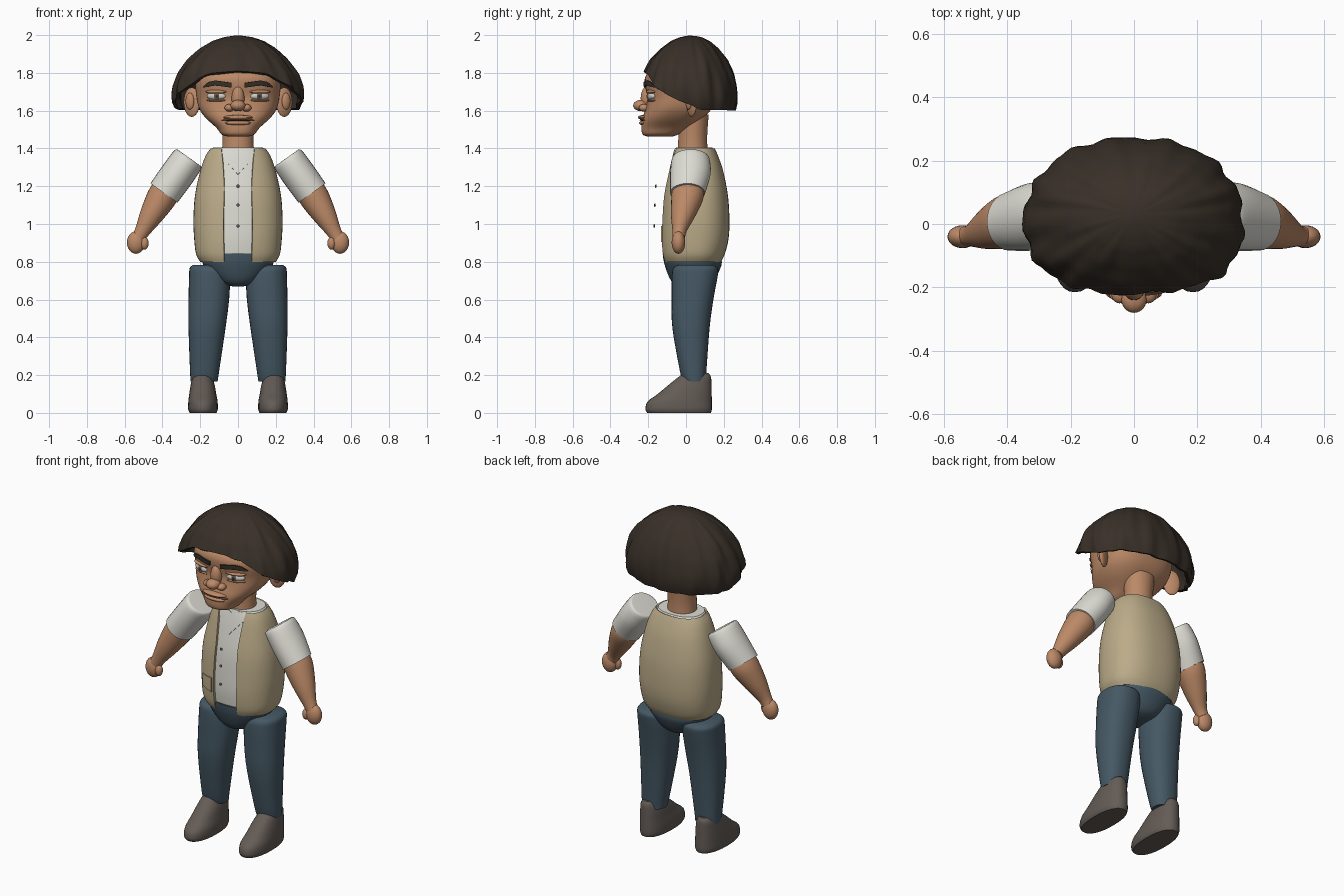
import bpy, bmesh, math
from mathutils import Vector, Matrix

if "Cube" in bpy.data.objects:
    bpy.data.objects.remove(bpy.data.objects["Cube"])


def material(name, rgb):
    m = bpy.data.materials.new(name)
    m.diffuse_color = (*rgb, 1)
    m.use_nodes = True
    m.node_tree.nodes["Principled BSDF"].inputs["Base Color"].default_value = m.diffuse_color
    return m


SKIN = material("skin", (0.50, 0.25, 0.135))
HAIR = material("dark hair", (0.040, 0.029, 0.021))
VEST = material("tan cloth", (0.50, 0.41, 0.25))
SHIRT = material("off white cloth", (0.72, 0.71, 0.65))
JEANS = material("blue denim", (0.060, 0.098, 0.128))
SHOE = material("grey brown leather", (0.125, 0.105, 0.092))
EYE = material("eye white", (0.62, 0.60, 0.56))
IRIS = material("grey brown iris", (0.16, 0.12, 0.09))
LINE = material("dark lip line", (0.16, 0.065, 0.035))


def finish(name, bm, mat, mirror=False, thick=0, closed=True):
    if closed:
        bmesh.ops.recalc_face_normals(bm, faces=bm.faces)
    me = bpy.data.meshes.new(name)
    bm.to_mesh(me)
    bm.free()
    me.materials.append(mat)
    ob = bpy.data.objects.new(name, me)
    bpy.context.collection.objects.link(ob)
    if thick:
        mod = ob.modifiers.new("thickness", 'SOLIDIFY')
        mod.thickness, mod.offset = thick, -1
    if mirror:
        ob.modifiers.new("mirror", 'MIRROR')
    return ob


def resample(rows, k=4):
    """Smooth curve through rows of numbers."""
    out = []
    for i in range(len(rows) - 1):
        p = [rows[max(0, min(len(rows) - 1, i + d))] for d in (-1, 0, 1, 2)]
        for s in range(k):
            t = s / k
            out.append([0.5 * (2 * b + (c - a) * t + (2 * a - 5 * b + 4 * c - d) * t * t
                               + (3 * b - a - 3 * c + d) * t ** 3) for a, b, c, d in zip(*p)])
    return out + [list(rows[-1])]


def table(pts, x):
    for (a, b), (c, d) in zip(pts, pts[1:]):
        if x <= c:
            return b + (d - b) * max(0, (x - a) / (c - a))
    return pts[-1][1]


def skin_rings(bm, rings, loop=True):
    vs = [[bm.verts.new(p) for p in r] for r in rings]
    n = len(vs[0])
    for a, b in zip(vs, vs[1:]):
        for j in range(n if loop else n - 1):
            k = (j + 1) % n
            bm.faces.new((a[j], a[k], b[k], b[j]))
    if loop:
        bm.faces.new(vs[0][::-1])
        bm.faces.new(vs[-1])


def oval(a, n):
    s, c = math.sin(a), -math.cos(a)
    return [math.copysign(abs(v) ** (2 / n), v) for v in (s, c)]


def loft(name, rows, mat, n=2.2, seg=40, mirror=False, gap=None, thick=0):
    """Rows are z, left x, right x, front y, back y; gap(z) opens the front."""
    bm, rings = bmesh.new(), []
    for z, x0, x1, y0, y1 in rows:
        hw, d = (x1 - x0) / 2, (y1 - y0) / 2
        a0 = math.asin((gap(z) / hw) ** (n / 2)) if gap else 0
        ring = []
        for j in range(seg + (1 if gap else 0)):
            u, v = oval(a0 + (2 * math.pi - 2 * a0) * j / seg, n)
            ring.append(((x0 + x1) / 2 + hw * u, (y0 + y1) / 2 + d * v, z))
        rings.append(ring)
    skin_rings(bm, rings, not gap)
    return finish(name, bm, mat, mirror, thick, closed=not gap)


def sym(rows, grow=0):
    return resample([(z, -w - grow, w + grow, f - grow, b + grow) for z, w, f, b in rows])


def tube(name, pts, mat, seg=28):
    """Limb from points x, y, z, radius across, radius in depth."""
    pts = resample(pts)
    ax = (Vector(pts[-1][:3]) - Vector(pts[0][:3]))
    u = Vector((-ax.z, 0, ax.x)).normalized()
    bm = bmesh.new()
    skin_rings(bm, [[Vector((x, y, z)) + u * r * math.sin(a) + Vector((0, -ry * math.cos(a), 0))
                     for a in (2 * math.pi * j / seg for j in range(seg))]
                    for x, y, z, r, ry in pts])
    return finish(name, bm, mat, True)


def ball(name, loc, rad, mat, mirror=False, rot=0, seg=24):
    bm = bmesh.new()
    bmesh.ops.create_uvsphere(bm, u_segments=seg, v_segments=seg // 2, radius=1,
                              matrix=Matrix.Translation(loc) @ Matrix.Rotation(rot, 4, 'Z')
                              @ Matrix.Diagonal((*rad, 1)))
    return finish(name, bm, mat, mirror)


def front_y(rows, x, z, n):
    r = [table([(q[0], q[k]) for q in rows], z) for k in range(1, 5)]
    t = min(0.999, abs(x - (r[0] + r[1]) / 2) / ((r[1] - r[0]) / 2))
    return (r[2] + r[3]) / 2 - (r[3] - r[2]) / 2 * (1 - t ** n) ** (1 / n)


def patch(name, rows, n, low, high, mat, off, mirror=False, steps=10):
    """Thin plate hugging a loft's front between two x-z lines."""
    bm, cols = bmesh.new(), []
    x0, x1 = low[0][0], low[-1][0]
    for i in range(steps + 1):
        x = x0 + (x1 - x0) * i / steps
        lo, hi = table(low, x), table(high, x)
        cols.append([bm.verts.new((x, front_y(rows, x, z, n) - off, z))
                     for z in (lo + (hi - lo) * k / 4 for k in range(5))])
    for a, b in zip(cols, cols[1:]):
        for k in range(4):
            bm.faces.new((a[k], b[k], b[k + 1], a[k + 1]))
    return finish(name, bm, mat, mirror, 0.009, closed=False)


# Torso: vest shell over a shirt, with pelvis below
torso = [(0.80, 0.20, -0.115, 0.185), (0.84, 0.222, -0.127, 0.205), (0.92, 0.232, -0.133, 0.225),
         (1.02, 0.236, -0.13, 0.23), (1.15, 0.228, -0.12, 0.222), (1.28, 0.20, -0.095, 0.197),
         (1.36, 0.172, -0.077, 0.17), (1.40, 0.145, -0.066, 0.152)]
vest_rows, shirt_rows = sym(torso), sym(torso[1:], -0.012)
opening = [(0.80, 0.073), (1.0, 0.078), (1.2, 0.072), (1.32, 0.08), (1.40, 0.088)]
loft("vest", vest_rows, VEST, 2.4, 56, gap=lambda z: table(opening, z), thick=0.015)
loft("shirt", [(z + 0.004, *r) for z, *r in shirt_rows], SHIRT, 2.4)
patch("collar", shirt_rows, 2.4, [(0.0, 1.262), (0.088, 1.36)], [(0.0, 1.385), (0.03, 1.40), (0.088, 1.40)],
      SHIRT, 0.006, True)
patch("pocket", vest_rows, 2.4, [(-0.172, 0.915), (-0.088, 0.905)], [(-0.172, 0.985), (-0.088, 0.99)],
      VEST, 0.007)
for y, z in ((-0.16, 1.20), (-0.165, 1.10), (-0.168, 0.99)):
    ball("shirt_button", (0, y, z), (0.009, 0.005, 0.009), SHOE, seg=12)
loft("pelvis", sym([(0.67, 0.03, -0.03, 0.09), (0.685, 0.085, -0.065, 0.13), (0.72, 0.135, -0.09, 0.16),
                    (0.78, 0.182, -0.112, 0.187), (0.815, 0.19, -0.12, 0.188), (0.845, 0.185, -0.124, 0.185)]),
     JEANS, 2.2)

# Legs and shoes
loft("trouser_leg", resample([(0.165, 0.108, 0.25, -0.015, 0.105), (0.22, 0.10, 0.254, -0.032, 0.108),
     (0.45, 0.066, 0.262, -0.072, 0.125), (0.60, 0.047, 0.262, -0.076, 0.145),
     (0.72, 0.042, 0.259, -0.075, 0.167), (0.765, 0.05, 0.256, -0.068, 0.17),
     (0.782, 0.075, 0.24, -0.045, 0.145)]), JEANS, 2.3, 32, True)
loft("shoe", resample([(0, 0.114, 0.256, -0.205, 0.132), (0.02, 0.107, 0.264, -0.215, 0.137),
     (0.06, 0.108, 0.263, -0.203, 0.137), (0.10, 0.115, 0.258, -0.15, 0.136),
     (0.15, 0.124, 0.25, -0.09, 0.135), (0.19, 0.138, 0.24, -0.04, 0.132),
     (0.21, 0.155, 0.22, -0.01, 0.12)]), SHOE, 2.3, 32, True)

# Arms and hands
tube("sleeve", [(0.259, 0.025, 1.351, 0.066, 0.08), (0.266, 0.025, 1.341, 0.086, 0.10),
                (0.32, 0.023, 1.264, 0.09, 0.107), (0.392, 0.008, 1.164, 0.088, 0.092)], SHIRT)
tube("forearm", [(0.38, 0.01, 1.18, 0.078, 0.085), (0.41, 0.006, 1.13, 0.078, 0.084),
                 (0.46, -0.015, 1.045, 0.062, 0.064), (0.505, -0.034, 0.965, 0.041, 0.038),
                 (0.525, -0.038, 0.93, 0.036, 0.033)], SKIN)
ball("hand", (0.54, -0.04, 0.902), (0.048, 0.036, 0.06), SKIN, True)
ball("thumb", (0.495, -0.052, 0.898), (0.022, 0.022, 0.034), SKIN, True, seg=16)

# Neck and head
loft("neck", sym([(1.38, 0.085, -0.045, 0.115), (1.46, 0.082, -0.04, 0.112), (1.58, 0.09, -0.03, 0.12)]), SKIN, 2)
head = sym([(1.463, 0.055, -0.205, -0.07), (1.475, 0.088, -0.23, -0.04), (1.51, 0.115, -0.236, 0.02),
            (1.56, 0.17, -0.23, 0.09), (1.61, 0.205, -0.215, 0.135), (1.67, 0.22, -0.205, 0.16),
            (1.74, 0.225, -0.218, 0.17), (1.79, 0.21, -0.21, 0.165), (1.85, 0.17, -0.15, 0.14),
            (1.90, 0.10, -0.08, 0.09)])
loft("head", head, SKIN, 2.5, 48)

# Facial features
def face(x, z):
    return front_y(head, x, z, 2.5)


ball("nose_bridge", (0, -0.205, 1.665), (0.034, 0.035, 0.065), SKIN)
ball("nose_tip", (0, -0.237, 1.627), (0.04, 0.043, 0.03), SKIN)
ball("nostril", (0.045, -0.222, 1.615), (0.026, 0.028, 0.02), SKIN, True)
ball("upper_lip", (0, -0.222, 1.564), (0.078, 0.033, 0.013), SKIN)
ball("lower_lip", (0, -0.22, 1.535), (0.07, 0.028, 0.014), SKIN)
ball("mouth_line", (0, -0.22, 1.55), (0.088, 0.026, 0.005), LINE)
ey = face(0.115, 1.675)
ball("eye", (0.115, ey + 0.006, 1.677), (0.053, 0.02, 0.021), EYE, True, 0.3)
ball("iris", (0.112, ey - 0.01, 1.677), (0.018, 0.007, 0.018), IRIS, True, 0.2, 16)
ball("pupil", (0.112, ey - 0.015, 1.677), (0.009, 0.004, 0.009), HAIR, True, 0.2, 12)
ball("upper_eyelid", (0.115, ey + 0.006, 1.70), (0.06, 0.023, 0.011), SKIN, True, 0.3)
ball("lower_eyelid", (0.115, ey + 0.008, 1.655), (0.055, 0.018, 0.008), SKIN, True, 0.3)
patch("eyebrow", head, 2.5, [(0.035, 1.722), (0.12, 1.733), (0.185, 1.722)],
      [(0.035, 1.747), (0.12, 1.76), (0.16, 1.752), (0.185, 1.727)], HAIR, 0.008, True)
ball("ear", (0.245, 0.03, 1.645), (0.048, 0.018, 0.078), SKIN, True, 0.5)
ball("ear_fold", (0.255, 0.014, 1.65), (0.025, 0.014, 0.045), SKIN, True, 0.5, 16)

# Hair: rippled cap, its rim sweeping from the forehead to the nape
profile = [(1.60, 0.93), (1.65, 0.99), (1.72, 0.98), (1.80, 0.90), (1.87, 0.76), (1.93, 0.57),
           (1.97, 0.38), (1.99, 0.2), (2.0, 0.0)]
rim = [(0, 1.81), (25, 1.797), (60, 1.70), (100, 1.605), (180, 1.60)]
bm, rings, seg = bmesh.new(), [], 96
for i in range(18, 0, -1):
    t, ring = i / 18, []
    for j in range(seg):
        a = 2 * math.pi * j / seg
        deg = math.degrees(min(a, 2 * math.pi - a))
        z = 2.0 - (2.0 - table(rim, deg)) * t ** 1.6
        wave = 0.018 * math.sin(13 * a + 3 * t) + 0.012 * math.sin(22 * a - 5 * t) + 0.01 * math.sin(5 * a + 9 * t)
        r = table(profile, z) * (1 + wave)
        u, v = oval(a, 2.4 if deg < 90 else 2)
        ring.append((0.35 * r * u, 0.03 + (0.283 if v < 0 else 0.248) * r * v, z))
    rings.append(ring)
skin_rings(bm, rings, True)
bm.faces.ensure_lookup_table()
bmesh.ops.delete(bm, geom=[bm.faces[-2]], context='FACES_ONLY')
bmesh.ops.poke(bm, faces=[f for f in bm.faces if len(f.verts) > 4])
max(bm.verts, key=lambda v: v.co.z - 9 * v.co.xy.length).co.z = 1.995
finish("hair", bm, HAIR, thick=0.018, closed=False)

# Bake modifiers and shade smooth with crisp edges
bpy.ops.object.select_all(action='SELECT')
bpy.context.view_layer.objects.active = bpy.data.objects["head"]
bpy.ops.object.convert(target='MESH')
bpy.ops.object.shade_smooth_by_angle(angle=math.radians(40))
